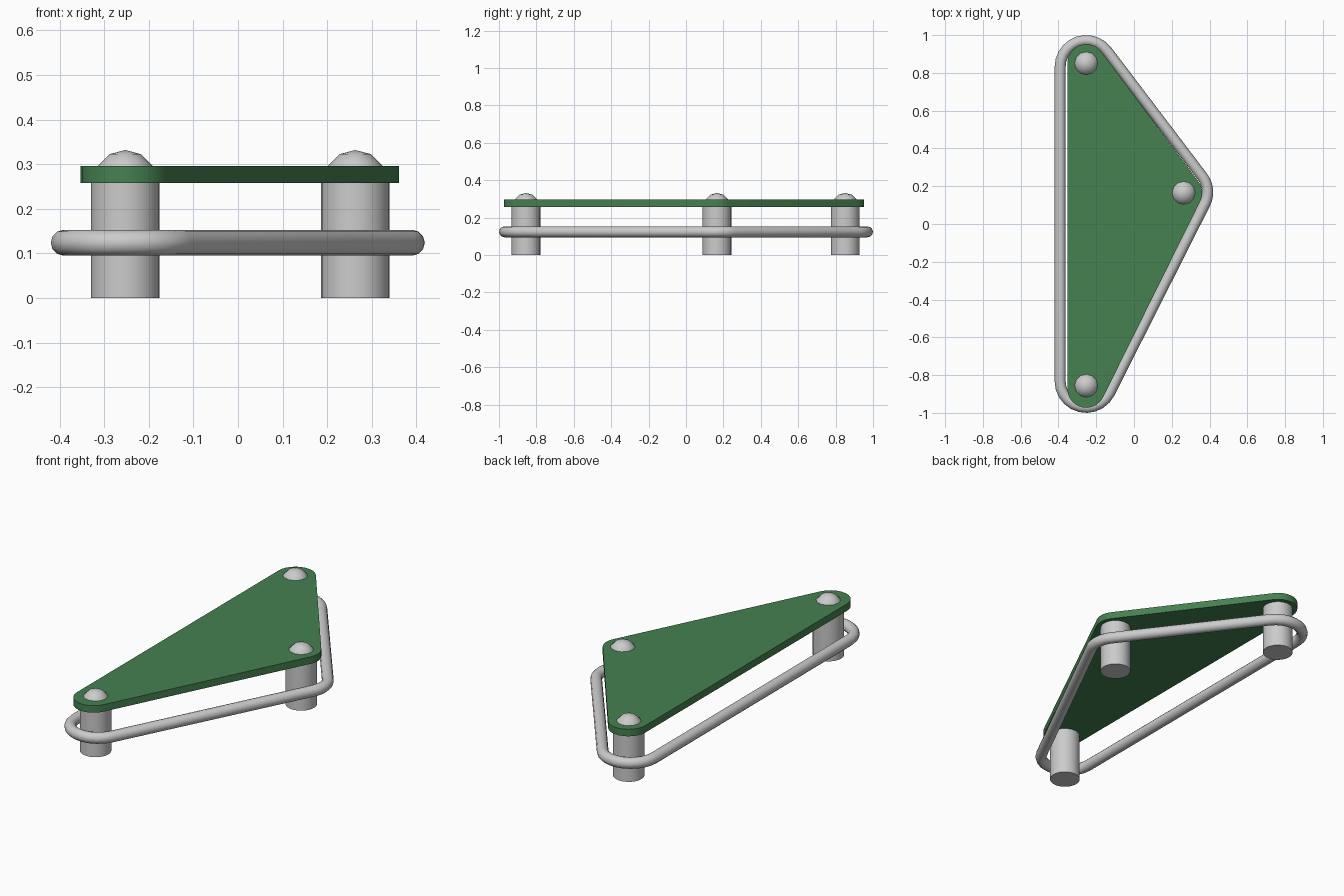
import bpy, bmesh, math

if "Cube" in bpy.data.objects:
    bpy.data.objects.remove(bpy.data.objects["Cube"])

POSTS = [(-0.253, -0.856), (0.263, 0.165), (-0.253, 0.851)]


def rounded_outline(centers, radii, n=10):
    """Counter-clockwise loop of corner arcs joined by straight runs."""
    pts, count = [], len(centers)
    for i, (cx, cy) in enumerate(centers):
        px, py = centers[i - 1]
        nx, ny = centers[(i + 1) % count]
        a0 = math.atan2(-(cx - px), cy - py)
        a1 = math.atan2(-(nx - cx), ny - cy)
        sweep = (a1 - a0) % (2 * math.pi)
        for k in range(n + 1):
            a = a0 + sweep * k / n
            pts.append((cx + radii[i] * math.cos(a), cy + radii[i] * math.sin(a)))
    return pts


def smooth(obj, angle=40):
    bpy.ops.object.select_all(action='DESELECT')
    obj.select_set(True)
    bpy.context.view_layer.objects.active = obj
    bpy.ops.object.shade_smooth_by_angle(angle=math.radians(angle))


# Posts with domed screw heads
for i, (x, y) in enumerate(POSTS, 1):
    bpy.ops.mesh.primitive_cylinder_add(vertices=24, radius=0.077, depth=0.26,
                                        location=(x, y, 0.13))
    post = bpy.context.object
    post.name = f"post_{i}"
    smooth(post)
    bpy.ops.mesh.primitive_uv_sphere_add(segments=12, ring_count=6, radius=0.07,
                                         location=(x, y, 0.262))
    head = bpy.context.object
    head.name = f"screw_head_{i}"
    smooth(head)

# Green cover plate
bm = bmesh.new()
plate_corners = [(-0.253, -0.873), (0.261, 0.165), (-0.253, 0.853)]
verts = [bm.verts.new((x, y, 0.258)) for x, y in rounded_outline(plate_corners, [0.1] * 3)]
face = bm.faces.new(verts)
ext = bmesh.ops.extrude_face_region(bm, geom=[face])
top = [v for v in ext["geom"] if isinstance(v, bmesh.types.BMVert)]
bmesh.ops.translate(bm, vec=(0, 0, 0.038), verts=top)
bmesh.ops.recalc_face_normals(bm, faces=bm.faces)
mesh = bpy.data.meshes.new("cover_plate")
bm.to_mesh(mesh)
bm.free()
plate = bpy.data.objects.new("cover_plate", mesh)
bpy.context.collection.objects.link(plate)
green = bpy.data.materials.new("green")
green.diffuse_color = (0.06, 0.22, 0.08, 1)
green.use_nodes = True
green.node_tree.nodes["Principled BSDF"].inputs["Base Color"].default_value = green.diffuse_color
mesh.materials.append(green)
smooth(plate)

# Rubber ring stretched around the posts
ring_corners = [(-0.253, -0.833), (0.254, 0.168), (-0.253, 0.833)]
path = rounded_outline(ring_corners, [0.138, 0.136, 0.138])
curve = bpy.data.curves.new("rubber_ring", 'CURVE')
curve.dimensions = '3D'
curve.bevel_depth = 0.029
curve.bevel_resolution = 4
spline = curve.splines.new('POLY')
spline.points.add(len(path) - 1)
for p, (x, y) in zip(spline.points, path):
    p.co = (x, y, 0.124, 1)
spline.use_cyclic_u = True
ring = bpy.data.objects.new("rubber_ring", curve)
bpy.context.collection.objects.link(ring)
bpy.ops.object.select_all(action='DESELECT')
ring.select_set(True)
bpy.context.view_layer.objects.active = ring
bpy.ops.object.convert(target='MESH')
smooth(bpy.context.object, 60)
